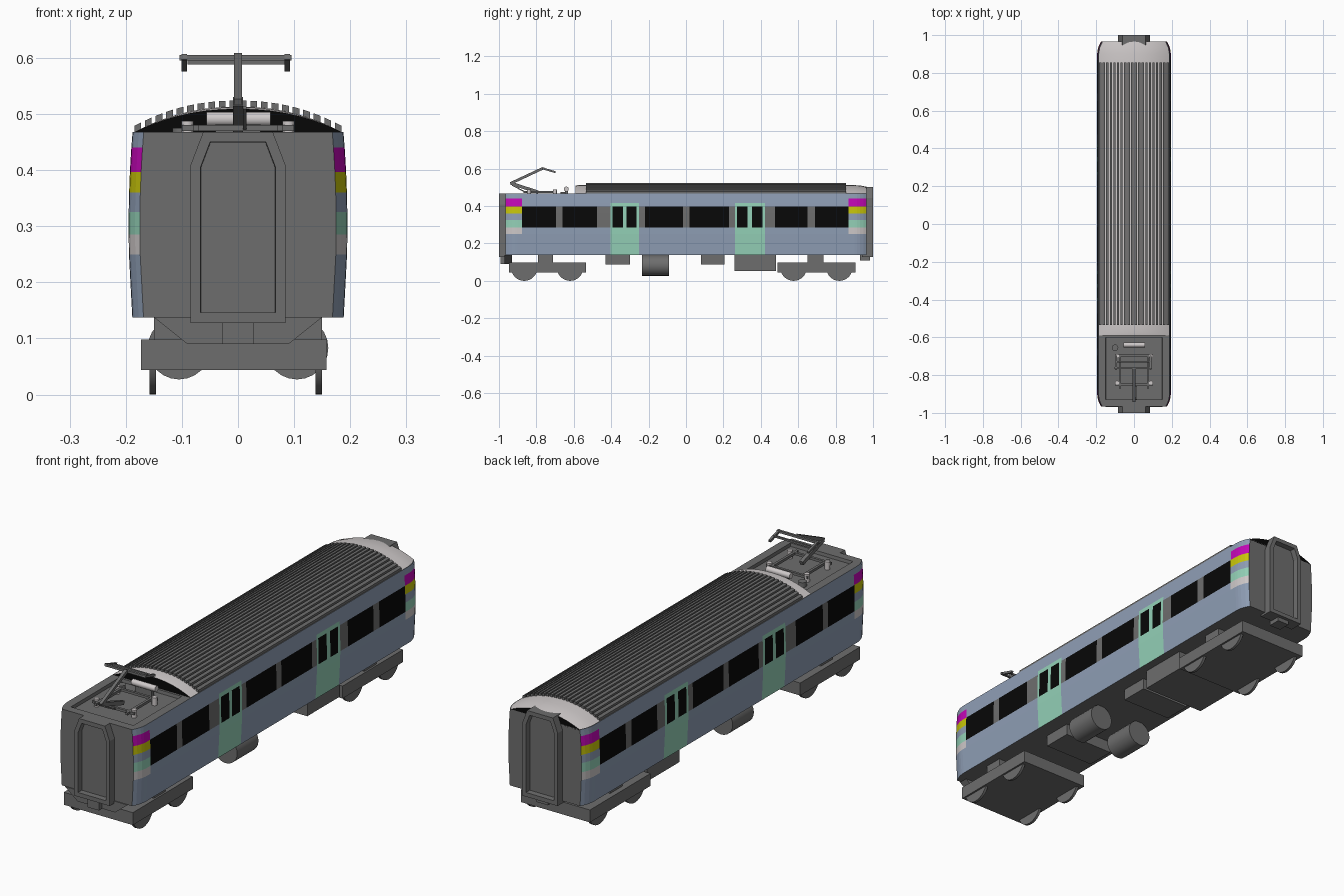
import bpy, bmesh, math
from mathutils import Vector

if "Cube" in bpy.data.objects:
    bpy.data.objects.remove(bpy.data.objects["Cube"])

def mat(name, rgb):
    m = bpy.data.materials.new(name)
    m.diffuse_color = tuple(((c + .055) / 1.055) ** 2.4 if c > .04 else c / 12.92 for c in rgb) + (1,)
    m.use_nodes = True
    m.node_tree.nodes["Principled BSDF"].inputs["Base Color"].default_value = m.diffuse_color
    return m

GRAY = mat("mid gray", (.43, .43, .43))
BLUE = mat("blue gray", (.56, .62, .71))
BLACK = mat("black", (.03, .03, .03))
GREEN = mat("mint green", (.58, .82, .72))
LIGHT = mat("light gray", (.81, .79, .79))
PINK = mat("magenta", (.77, .03, .72))
YELLOW = mat("yellow", (.79, .78, .04))

def finish(bm, name, mats, smooth=False):
    bmesh.ops.recalc_face_normals(bm, faces=bm.faces)
    me = bpy.data.meshes.new(name)
    bm.to_mesh(me)
    bm.free()
    for m in mats:
        me.materials.append(m)
    ob = bpy.data.objects.new(name, me)
    bpy.context.collection.objects.link(ob)
    if smooth:
        bpy.ops.object.select_all(action='DESELECT')
        ob.select_set(True)
        bpy.context.view_layer.objects.active = ob
        bpy.ops.object.shade_smooth_by_angle(angle=math.radians(35))
    return ob

def loft(bm, sections):
    """Skin closed sections and cap both ends; returns the two caps."""
    rings = [[bm.verts.new(p) for p in s] for s in sections]
    for a, b in zip(rings, rings[1:]):
        n = len(a)
        for i in range(n):
            j = (i + 1) % n
            bm.faces.new((a[i], a[j], b[j], b[i]))
    return bm.faces.new(rings[0]), bm.faces.new(rings[-1])

def box(name, x0, x1, y0, y1, z0, z1, m=GRAY):
    bm = bmesh.new()
    loft(bm, [[(x0, y, z0), (x1, y, z0), (x1, y, z1), (x0, y, z1)] for y in (y0, y1)])
    return finish(bm, name, [m])

def cyl(name, a, b, r, m=GRAY, n=24, clip=None):
    a, b = Vector(a), Vector(b)
    q = (b - a).to_track_quat('Z', 'Y')
    circ = [q @ Vector((r * math.cos(t * math.tau / n), r * math.sin(t * math.tau / n), 0)) for t in range(n)]
    bm = bmesh.new()
    loft(bm, [[p + c for c in circ] for p in (a, b)])
    if clip:  # remove everything above this height
        bmesh.ops.bisect_plane(bm, geom=bm.verts[:] + bm.edges[:] + bm.faces[:],
                               plane_co=(0, 0, clip), plane_no=(0, 0, 1), clear_outer=True)
    return finish(bm, name, [m], True)

def bar(name, a, b, w, m=GRAY):
    """Square bar between two points."""
    a, b = Vector(a), Vector(b)
    q = (b - a).to_track_quat('Z', 'Y')
    sq = [q @ Vector((sx * w / 2, sy * w / 2, 0)) for sx, sy in ((-1, -1), (1, -1), (1, 1), (-1, 1))]
    bm = bmesh.new()
    loft(bm, [[p + c for c in sq] for p in (a, b)])
    return finish(bm, name, [m])

# body shell: bulging sides, tapered ends, coloured by position
WINDOWS = [(-.877, -.695), (-.66, -.475), (-.22, -.015), (.02, .23), (.475, .65), (.69, .868)]
DOORS = [(-.405, -.25), (.262, .422)]
PANES = [(a + .012, a + .068) for a, b in DOORS] + [(b - .068, b - .014) for a, b in DOORS]
END = .966
TOP = .468
LEVELS = [.137, .25, .285, .325, .36, .397, .415, .44, TOP]

def taper(y):
    return .02 * (max(0, abs(y) - .9) / .066) ** 2

def width(z, y):
    return .195 - .25 * (z - .3) ** 2 - taper(y)

def inside(y, spans):
    return any(a < y < b for a, b in spans)

def side_colour(y, z):
    if not -.877 < y < .868:
        for low, c in ((.44, 1), (.397, 5), (.36, 6), (.325, 1), (.285, 3), (.25, 4)):
            if z > low:
                return c
        return 1
    band = .285 < z < .397
    if inside(y, DOORS) and z < .415:
        return 2 if band and inside(y, PANES) else 3
    if band:
        return 2 if inside(y, WINDOWS) else 0
    return 1

stations = sorted({v for s in WINDOWS + DOORS + PANES for v in s} |
                  {-END, -.95, -.93, -.915, -.9, -.6, .9, .915, .93, .95, END})
bm = bmesh.new()
sections = []
for y in stations:
    right = [(width(z, y), y, z) for z in LEVELS] + [(.15, y, TOP)]
    sections.append(right + [(-x, yy, z) for x, yy, z in reversed(right)])
loft(bm, sections)
bmesh.ops.recalc_face_normals(bm, faces=bm.faces)
for f in bm.faces:
    c = f.calc_center_median()
    f.material_index = side_colour(c.y, c.z) if abs(f.normal.x) > .2 and abs(c.x) > .1 else 0
# sunken well for the current collector
well = [f for f in bm.faces if f.normal.z > .9 and -.93 < f.calc_center_median().y < -.6
        and abs(f.calc_center_median().x) < .1]
bmesh.ops.inset_region(bm, faces=well, thickness=.002, depth=-.014, use_even_offset=True)
finish(bm, "body_shell", [GRAY, BLUE, BLACK, GREEN, LIGHT, PINK, YELLOW])

# domed roof with black end walls
def roof_z(x, w=.188, h=.047):
    return .466 + h * (1 - min(1, abs(x) / w) ** 2.2)

bm = bmesh.new()
sections = []
for y, h in ((-.59, .043), (-.575, .046), (-.53, .047), (.855, .047), (.9, .046), (.935, .043), (END, .037)):
    w = .188 - taper(y)
    xs = [w * math.sin(math.pi / 2 * i / 10) for i in range(-10, 11)]
    sections.append([(x, y, roof_z(x, w, h)) for x in xs] + [(w, y, .462), (-w, y, .462)])
for cap in loft(bm, sections):
    cap.material_index = 1
finish(bm, "roof", [LIGHT, BLACK], True)

# lengthwise roof ribs
bm = bmesh.new()
for i in range(20):
    x = (i - 9.5) * .0188
    l, r = x - .006, x + .006
    loft(bm, [[(l, y, roof_z(l) - .004), (r, y, roof_z(r) - .004),
               (r, y, roof_z(r) + .011), (l, y, roof_z(l) + .011)] for y in (-.535, .855)])
finish(bm, "roof_ribs", [GRAY])

# gangway connections with recessed doorways
for name, s, top in (("front_gangway", -1, .468), ("back_gangway", 1, .503)):
    half = [(.085, .128), (.085, top - .06), (.062, top)]
    prof = half + [(-x, z) for x, z in reversed(half)]
    bm = bmesh.new()
    caps = loft(bm, [[(x, s * y, z) for x, z in prof] for y in (.94, 1)])
    bmesh.ops.recalc_face_normals(bm, faces=bm.faces)
    bmesh.ops.inset_region(bm, faces=[caps[1]], thickness=.018, depth=0, use_even_offset=True)
    bmesh.ops.inset_region(bm, faces=[caps[1]], thickness=.001, depth=-.025)
    finish(bm, name, [GRAY])

# front coupler support
bm = bmesh.new()
loft(bm, [[(-.15, y, .138), (-.09, y, .09), (.09, y, .09), (.15, y, .138)] for y in (-.97, -.93)])
finish(bm, "front_apron", [GRAY])
box("front_coupler", -.028, .028, -.992, -.93, .09, .13)
box("back_coupler", -.028, .028, .93, .985, .11, .14)

# bogies
for name, y0, y1, axles, pivot in (("front", -.946, -.535, (-.865, -.62), (-.79, -.71)),
                                   ("back", .49, .905, (.575, .82), (.65, .735))):
    box(name + "_bogie_frame", -.173, .158, y0, y1, .044, .098)
    box(name + "_bogie_pivot", -.15, .15, pivot[0], pivot[1], .09, .14)
    for i, y in enumerate(axles):
        for side in (-1, 1):
            x = side * .148 - .004
            cyl(f"{name}_wheel_{i}_{side}", (x - .006, y, .07), (x + .006, y, .07), .07, n=32, clip=.06)

# underfloor equipment
box("equipment_box_a", -.12, .12, -.43, -.30, .087, .14)
box("equipment_box_b", -.12, .12, .08, .205, .087, .14)
box("equipment_box_c", -.15, .15, .26, .48, .053, .14)
for side in (-1, 1):
    cyl(f"air_tank_{side}", (side * .105, -.235, .083), (side * .105, -.09, .083), .056)

# pantograph base, insulators and roof gear
for y in (-.85, -.695):
    bar("collector_base_cross", (-.1, y, .475), (.1, y, .475), .011)
for x in (-.075, .075):
    bar("collector_base_rail", (x, -.87, .475), (x, -.69, .475), .011)
for x in (-.09, .09):
    for y in (-.84, -.7):
        cyl("insulator", (x, y, .453), (x, y, .488), .011, LIGHT, 12)
cyl("roof_resistor", (-.056, -.64, .491), (.058, -.64, .491), .013, LIGHT, 16)
box("resistor_stand", -.04, .04, -.648, -.632, .452, .482)
cyl("roof_vent", (-.1, -.655, .452), (-.1, -.655, .475), .017, n=16)

# pantograph arms and contact head
bar("lower_arm", (0, -.79, .474), (0, -.936, .522), .017)
bar("upper_arm", (0, -.94, .52), (0, -.765, .602), .014)
bar("guide_rod", (.012, -.86, .475), (.012, -.93, .512), .006)
bar("contact_bar", (-.104, -.762, .6), (.095, -.762, .6), .01)
bar("contact_bar_rear", (-.09, -.728, .592), (.09, -.728, .592), .008)
for x in (-.096, .088):
    bar("contact_horn", (x, -.768, .602), (x, -.698, .581), .01)
